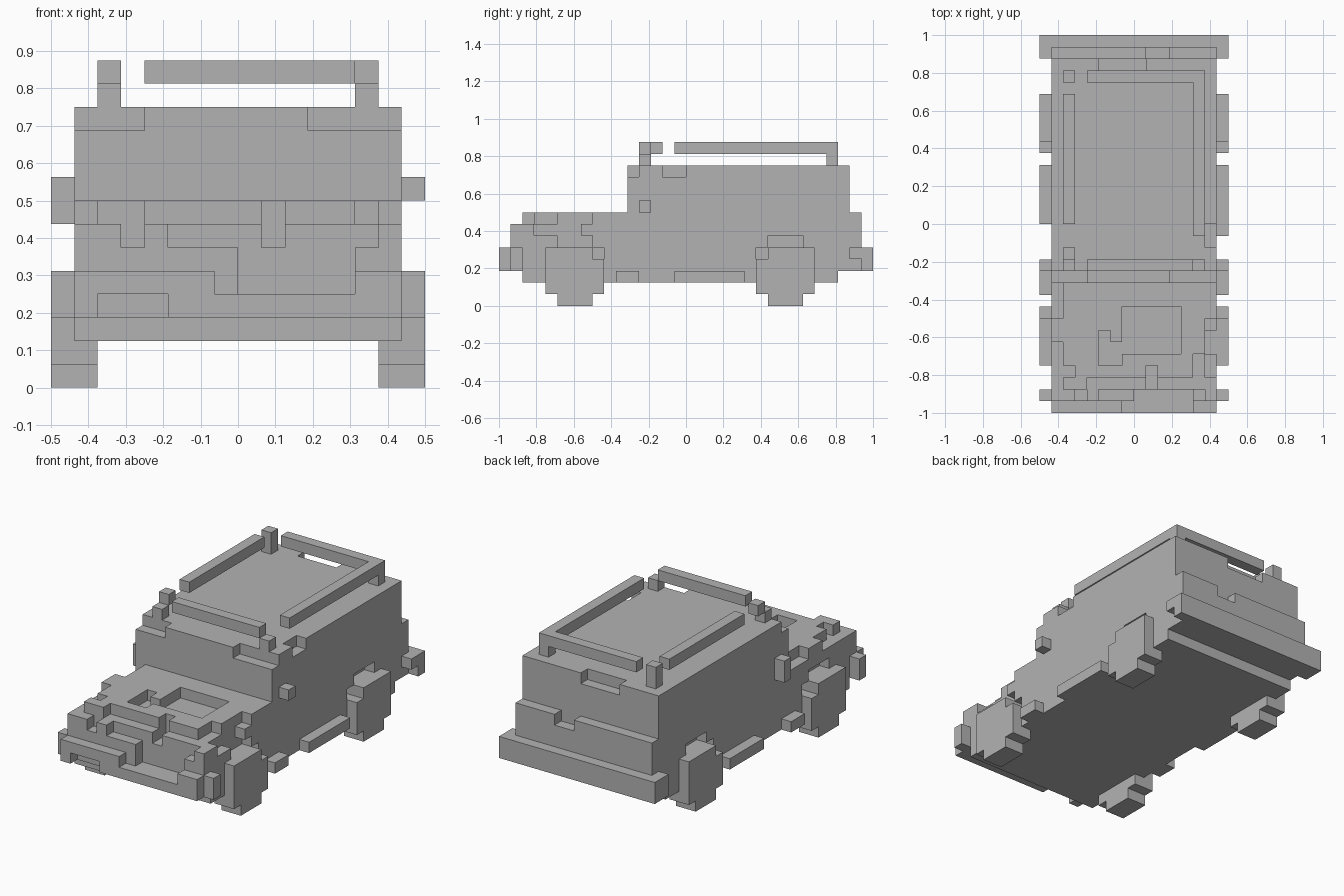
import bpy
import bmesh
from mathutils import Vector

UNIT = 1 / 16  # edge length of one block

if "Cube" in bpy.data.objects:
    bpy.data.objects.remove(bpy.data.objects["Cube"], do_unlink=True)

grey = bpy.data.materials.new("plain grey")
grey.use_nodes = True
GREY = (0.45, 0.45, 0.45, 1)
grey.diffuse_color = GREY
grey.node_tree.nodes["Principled BSDF"].inputs["Base Color"].default_value = GREY


class Blocks:
    """A part made of unit blocks that can be filled and carved."""

    def __init__(self):
        self.cells = set()

    @staticmethod
    def region(xs, ys, zs):
        return {(x, y, z) for x in range(*xs) for y in range(*ys) for z in range(*zs)}

    def fill(self, xs, ys, zs):
        self.cells |= self.region(xs, ys, zs)

    def carve(self, xs, ys, zs):
        self.cells -= self.region(xs, ys, zs)

    def build(self, name):
        bm = bmesh.new()
        corners = {}

        def corner(point):
            key = tuple(round(c) for c in point)
            if key not in corners:
                corners[key] = bm.verts.new(Vector(key) * UNIT)
            return corners[key]

        # Only the exposed sides of each block become faces
        for cell in sorted(self.cells):
            for axis in range(3):
                for side in (0, 1):
                    step = Vector((0, 0, 0))
                    step[axis] = 2 * side - 1
                    base = Vector(cell)
                    if tuple(int(c) for c in base + step) in self.cells:
                        continue
                    base[axis] += side
                    u, v = Vector((0, 0, 0)), Vector((0, 0, 0))
                    u[(axis + 1) % 3] = v[(axis + 2) % 3] = 1
                    loop = [base, base + u, base + u + v, base + v]
                    if not side:
                        loop.reverse()
                    bm.faces.new([corner(p) for p in loop])
        bmesh.ops.dissolve_limit(bm, angle_limit=0.01, verts=bm.verts, edges=bm.edges)
        mesh = bpy.data.meshes.new(name)
        bm.to_mesh(mesh)
        bm.free()
        mesh.materials.append(grey)
        obj = bpy.data.objects.new(name, mesh)
        bpy.context.collection.objects.link(obj)
        return obj


def mirrored(xs, side):
    return xs if side > 0 else (-xs[1], -xs[0])


WIDE = (-7, 7)
body = Blocks()

# Floor, lower body, cabin and tail
body.fill(WIDE, (-14, 13), (2, 3))
body.fill(WIDE, (-14, 14), (3, 7))
body.fill(WIDE, (-13, 14), (7, 8))
body.fill(WIDE, (-5, 14), (8, 12))
body.fill(WIDE, (14, 15), (4, 8))
body.carve((1, 3), (14, 15), (7, 8))

# Roof edge: stepped windscreen header, side nick and rear nick
body.carve((-7, -4), (-5, -4), (11, 12))
body.carve((3, 7), (-5, -4), (11, 12))
body.carve((6, 7), (-2, 0), (11, 12))
body.carve((-3, 1), (13, 14), (11, 12))

# Bonnet scoop
body.carve((-1, 4), (-11, -7), (7, 8))
body.carve((-2, -1), (-12, -10), (7, 8))
body.carve((-3, -2), (-12, -9), (7, 8))

# Rounded bonnet corners
body.carve((-7, -6), (-8, -5), (7, 8))
body.carve((-7, -6), (-13, -10), (7, 8))
body.carve((-6, -5), (-13, -12), (7, 8))
body.carve((5, 7), (-13, -11), (7, 8))
body.carve((6, 7), (-13, -11), (6, 7))
body.carve((6, 7), (-11, -8), (5, 8))
body.fill((6, 7), (-9, -8), (6, 7))
body.carve((1, 2), (-14, -12), (6, 8))
body.fill((-6, -4), (-14, -13), (7, 8))

# Stepped front grille
NOSE = (-15, -14)
for xs, top in (((-7, -5), 7), ((-5, -4), 6), ((-4, -3), 7), ((-3, 0), 6),
                ((0, 5), 4), ((5, 6), 6), ((6, 7), 7)):
    body.fill(xs, NOSE, (3, top))

# Wheel wells with arches
for side in (1, -1):
    for start in (-12, 6):
        body.carve(mirrored((6, 7), side), (start, start + 5), (2, 5))
        body.carve(mirrored((6, 7), side), (start + 1, start + 4), (5, 6))
body.build("body")

# Front bumper with a number plate recess
bumper = Blocks()
bumper.fill(WIDE, (-16, -15), (3, 5))
bumper.carve((-1, 5), (-16, -15), (4, 5))
bumper.carve((-6, -3), (-16, -15), (3, 4))
for side in (1, -1):
    bumper.fill(mirrored((7, 8), side), NOSE, (3, 5))
bumper.build("front_bumper")

# Rear bumper
bumper = Blocks()
bumper.fill((-8, 8), (14, 16), (3, 5))
bumper.carve(WIDE, (14, 15), (4, 5))
bumper.carve((7, 8), (14, 15), (3, 4))
bumper.build("rear_bumper")

# Wheels, with one filled corner towards each end of the car
for side, side_name in ((1, "left"), (-1, "right")):
    tread = mirrored((6, 8), side)
    for end, start, extra in (("front", -12, -12), ("rear", 6, 10)):
        wheel = Blocks()
        wheel.fill(tread, (start, start + 5), (1, 4))
        wheel.fill(tread, (start + 1, start + 4), (0, 5))
        wheel.fill(tread, (extra, extra + 1), (4, 5))
        wheel.build(f"{end}_{side_name}_wheel")

    # Side steps and mirrors
    outer = mirrored((7, 8), side)
    steps = Blocks()
    steps.fill(outer, (-6, -4), (2, 3))
    steps.fill(outer, (-1 if side > 0 else 0, 5), (2, 3))
    steps.build(f"{side_name}_side_step")
    mirror = Blocks()
    mirror.fill(outer, (-4, -3), (8 if side > 0 else 7, 9))
    mirror.build(f"{side_name}_mirror")

# Roof rack rails and posts
rack = Blocks()
rack.fill((5, 6), (-1, 13), (13, 14))
rack.fill((-4, 6), (12, 13), (13, 14))
rack.fill((-6, -5), (0, 11), (13, 14))
rack.fill((-4, 5), (-4, -3), (13, 14))
rack.fill((5, 6), (12, 13), (12, 13))
rack.fill((5, 6), (-4, -3), (12, 13))
rack.fill((-6, -5), (12, 13), (12, 14))
rack.fill((-6, -5), (-3, -2), (13, 14))
rack.fill((-6, -5), (-4, -3), (12, 13))
rack.build("roof_rack")
